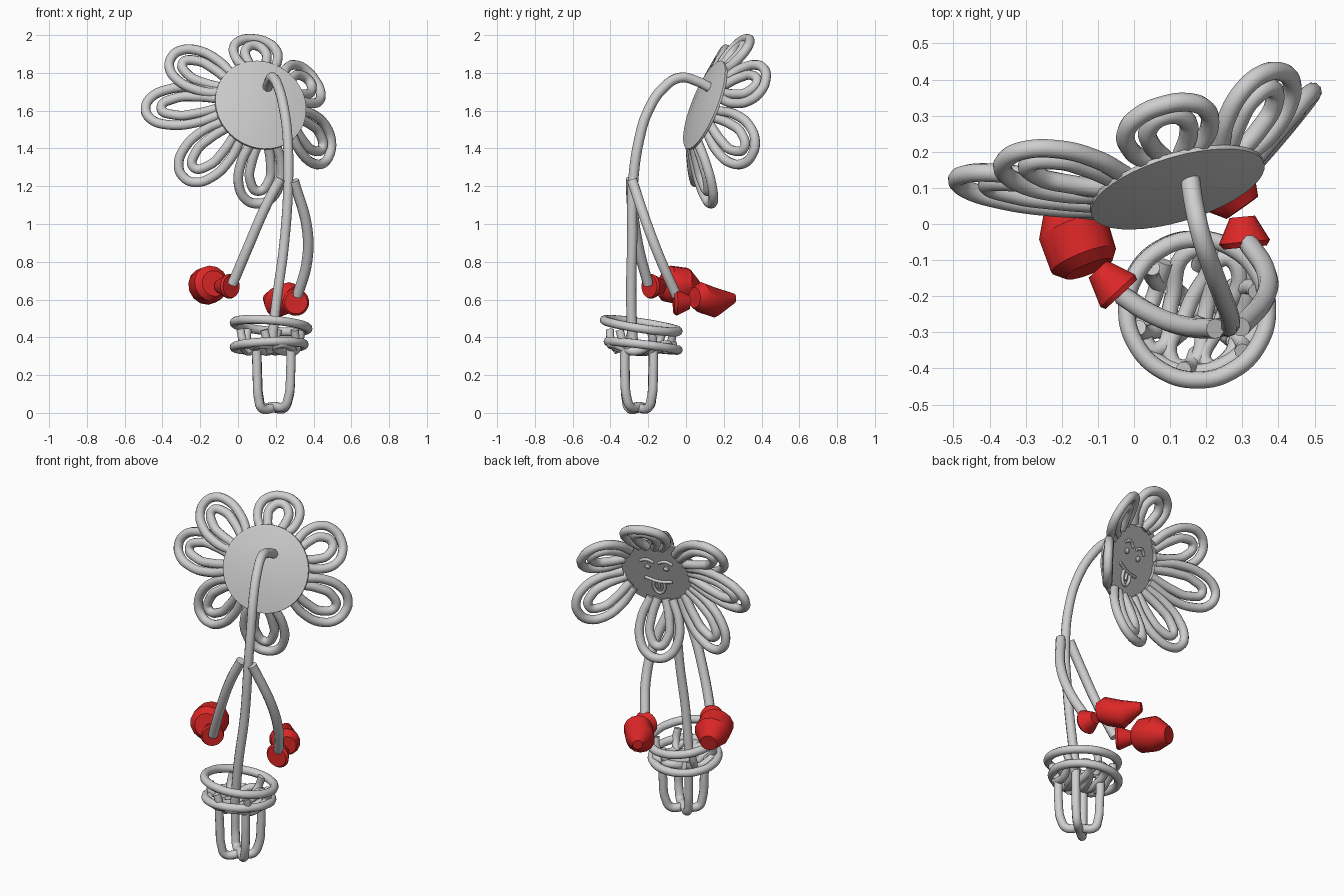
import bpy, bmesh, math
from mathutils import Vector as V

if "Cube" in bpy.data.objects:
    bpy.data.objects.remove(bpy.data.objects["Cube"])

def material(name, rgb):
    m = bpy.data.materials.new(name)
    m.diffuse_color = (*rgb, 1)
    m.use_nodes = True
    m.node_tree.nodes["Principled BSDF"].inputs["Base Color"].default_value = m.diffuse_color
    return m

GREY = material("wire grey", (0.62, 0.62, 0.62))
RED = material("glove red", (0.72, 0.02, 0.02))

def finish(ob, angle):
    bpy.ops.object.select_all(action='DESELECT')
    ob.select_set(True)
    bpy.context.view_layer.objects.active = ob
    if ob.type == 'CURVE':
        bpy.ops.object.convert(target='MESH')
    bpy.ops.object.shade_smooth_by_angle(angle=math.radians(angle))

def tube(name, pts, r=0.026, closed=False, mat=GREY):
    """Smooth round wire through the points."""
    cu = bpy.data.curves.new(name, 'CURVE')
    cu.dimensions = '3D'
    cu.bevel_depth, cu.bevel_resolution = r, 3
    cu.resolution_u, cu.use_fill_caps = 8, True
    sp = cu.splines.new('BEZIER')
    sp.bezier_points.add(len(pts) - 1)
    for b, p in zip(sp.bezier_points, pts):
        b.co = p
        b.handle_left_type = b.handle_right_type = 'AUTO'
    sp.use_cyclic_u = closed
    ob = bpy.data.objects.new(name, cu)
    bpy.context.collection.objects.link(ob)
    cu.materials.append(mat)
    finish(ob, 50)

def loft(name, rings, mat, sides=24):
    """Solid through circular rings (centre, radius) along the first-to-last axis."""
    bm = bmesh.new()
    axis = (V(rings[-1][0]) - V(rings[0][0])).normalized()
    a = axis.orthogonal().normalized()
    b = axis.cross(a)
    loops = []
    for c, r in rings:
        loops.append([bm.verts.new(V(c) + r * (math.cos(t) * a + math.sin(t) * b))
                      for t in (2 * math.pi * i / sides for i in range(sides))])
    for l0, l1 in zip(loops, loops[1:]):
        for i in range(sides):
            j = (i + 1) % sides
            bm.faces.new((l0[i], l0[j], l1[j], l1[i]))
    bm.faces.new(loops[0][::-1])
    bm.faces.new(loops[-1])
    me = bpy.data.meshes.new(name)
    bm.to_mesh(me)
    bm.free()
    me.materials.append(mat)
    ob = bpy.data.objects.new(name, me)
    bpy.context.collection.objects.link(ob)
    finish(ob, 35)

# Flower head frame: centre, facing direction, right and up
C = V((0.12, 0.1, 1.63))
N = V((-0.27, 0.9, -0.36)).normalized()
U = V((0.957, 0.288, 0)).normalized()
W = U.cross(N)

def head(u, v, h=0.0):
    return C + U * u + W * v + N * h

# Head disc with a slightly domed back
loft("head_disc", [(head(0, 0, -0.03), 0.03), (head(0, 0, -0.024), 0.14),
                   (head(0, 0, -0.004), 0.25), (head(0, 0, 0.008), 0.25)], GREY, 40)

# Petals: angle, reach, lift of the tip toward the face side, width factor
OUTER = [(0, .06), (.35, .105), (.72, .105), (.94, .06), (1, 0),
         (.94, -.06), (.72, -.105), (.35, -.105), (0, -.06)]
INNER = [(0, .022), (.35, .05), (.62, .05), (.8, 0), (.62, -.05), (.35, -.05), (0, -.022)]
PETALS = [(175, .605, .19, .95), (144, .555, .11, 1), (86, .435, .09, 1.08), (29, .445, .163, 1.08),
          (-25, .49, .22, 1.08), (-91, .5, .22, 1.05), (219, .545, .21, 1)]
for i, (ang, reach, lift, wide) in enumerate(PETALS):
    ca, sa = math.cos(math.radians(ang)), math.sin(math.radians(ang))
    for part, prof in (("outer", OUTER), ("inner", INNER)):
        pts = []
        for t, w in prof:
            d = 0.2 + (reach - 0.225) * t
            w *= wide
            pts.append(head(ca * d - sa * w, sa * d + ca * w, 0.015 + (lift - 0.015) * t))
        tube(f"petal_{part}_{i}", pts)

# Face: eyes, brows, mouth and tongue
for s, side in ((-1, "left"), (1, "right")):
    x = 0.055 * s
    loft(f"eye_{side}", [(head(x, .035, 0), .018), (head(x, .035, .015), .016),
                         (head(x, .035, .024), .007)], GREY, 12)
    tube(f"brow_{side}", [head(x - .04, .075, .012), head(x, .095, .015),
                          head(x + .04, .075, .012)], 0.009)
tube("mouth", [head(-.08, -.065, .012), head(0, -.07, .015), head(.08, -.05, .012)], 0.009)
tube("tongue_rim", [head(-.03, -.07, .012), head(-.03, -.12, .02), head(0, -.15, .025),
                    head(.03, -.12, .02), head(.03, -.07, .012)], 0.009)
tube("tongue_crease", [head(0, -.075, .014), head(0, -.12, .02)], 0.008)

# Stem
tube("stem", [(.155, .13, 1.72), (.165, .06, 1.755), (.185, -.03, 1.775), (.215, -.12, 1.72),
              (.245, -.2, 1.6), (.262, -.245, 1.46), (.266, -.28, 1.22), (.245, -.285, .9),
              (.205, -.29, .6), (.175, -.28, .34)], 0.027)

# Arms
tube("left_arm", [(.225, -.29, 1.24), (.15, -.285, 1.1), (.05, -.25, .87), (-.03, -.2, .68)], 0.028)
tube("right_arm", [(.295, -.285, 1.23), (.365, -.2, .98), (.365, -.13, .8), (.315, -.05, .62)], 0.028)

# Gloves: flared cuff and blunt mitten
loft("left_cuff", [((-.035, -.195, .67), .06), ((-.045, -.185, .67), .066),
                   ((-.1, -.125, .67), .035)], RED)
loft("left_mitten", [((-.125, -.125, .685), .07), ((-.14, -.1, .685), .097),
                     ((-.17, -.01, .67), .1), ((-.2, .065, .64), .05)], RED, 14)
loft("right_cuff", [((.308, -.065, .585), .06), ((.306, -.05, .585), .071),
                    ((.3, .02, .585), .035)], RED)
loft("right_mitten", [((.3, .045, .61), .055), ((.27, .08, .61), .082),
                      ((.205, .15, .585), .08), ((.155, .25, .605), .028)], RED, 14)

# Pot: tilted wire hoops
PX, PY = 0.175, -0.237
def hoop(name, r, z, tx, ty, dx=0, dy=0):
    pts = []
    for k in range(12):
        x, y = r * math.cos(k * math.pi / 6), r * math.sin(k * math.pi / 6)
        pts.append((PX + dx + x, PY + dy + y, z + tx * x + ty * y))
    tube(name, pts, 0.024, True)

hoop("pot_rim", 0.195, 0.462, -0.08, -0.15)
hoop("pot_lower_hoop", 0.185, 0.355, 0.04, -0.12, -0.01, 0.01)

# Pot floor: zigzag wire
zig = []
for k in range(6):
    off = -0.125 + 0.05 * k
    half = math.sqrt(0.16 ** 2 - off ** 2) * (1 if k % 2 else -1)
    for e in (-1, 0, 1):
        zig.append((PX + off * .95 + e * half * .3, PY - off * .3 + e * half * .95,
                    0.36 if e else 0.325))
tube("pot_floor", zig, 0.023)

# Pot wall: short slanted struts between the hoops
for k in range(6):
    a = k * math.pi / 3 + 0.3
    tube(f"pot_strut_{k}", [(PX + .17 * math.cos(a), PY + .17 * math.sin(a), .44),
                            (PX + .16 * math.cos(a + .1), PY + .16 * math.sin(a + .1), .38),
                            (PX + .12 * math.cos(a + .2), PY + .12 * math.sin(a + .2), .325)], 0.022)

# Foot: two U-shaped wires crossing on the diagonals of a square
def foot(name, a, b, z):
    a, b = V((*a, 0)), V((*b, 0))
    prof = [(0, .34), (.02, .2), (.06, z + .05), (.15, z), (.5, z), (.8, z), (.93, z + .05),
            (.99, .2), (1, .34)]
    tube(name, [a.lerp(b, t) + V((0, 0, h)) for t, h in prof], 0.025)

foot("foot_wire_a", (.098, -.325), (.28, -.172), 0.026)
foot("foot_wire_b", (.1, -.172), (.28, -.325), 0.034)
